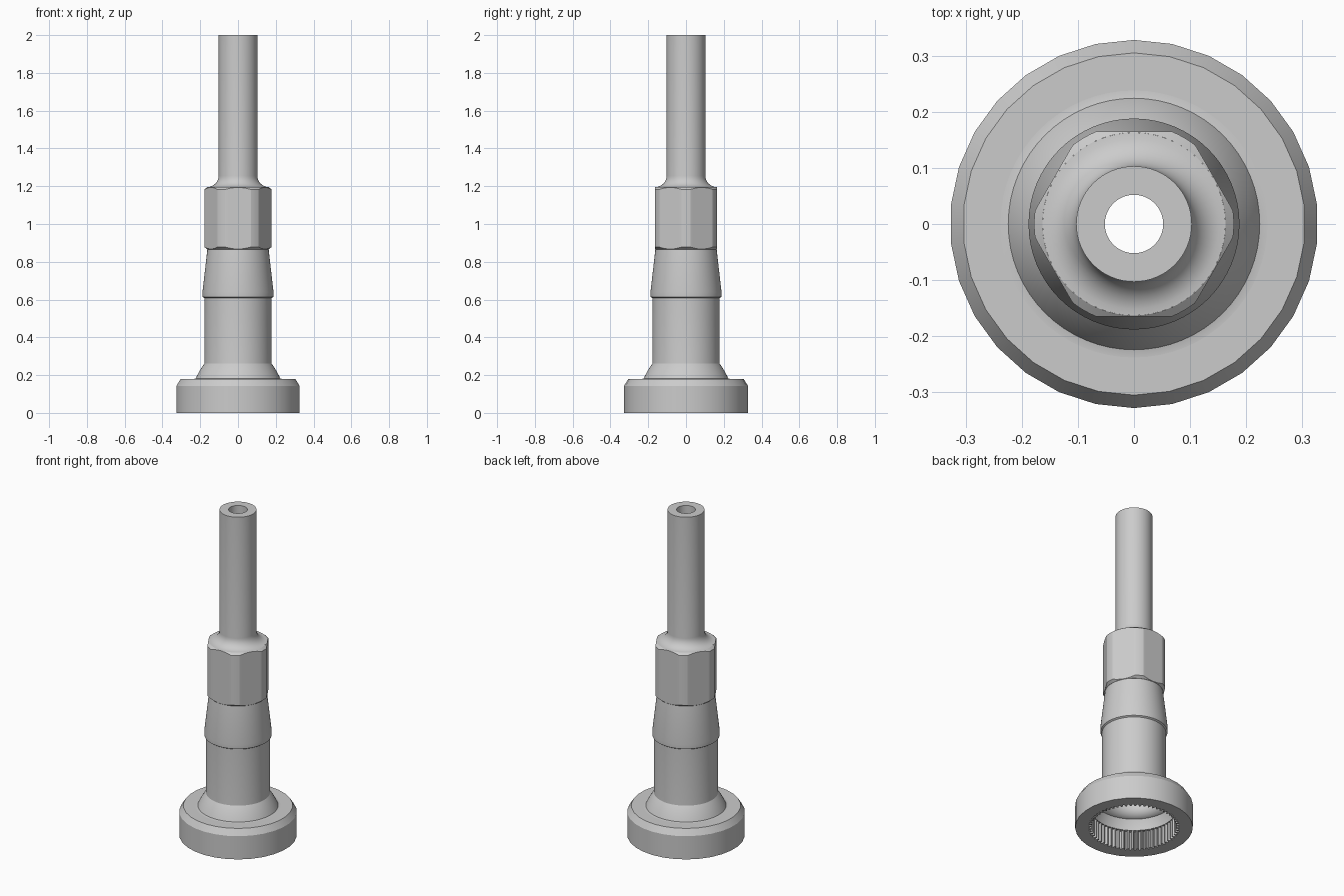
import bpy, bmesh, math

if "Cube" in bpy.data.objects:
    bpy.data.objects.remove(bpy.data.objects["Cube"])

steel = bpy.data.materials.new("steel_grey")
steel.diffuse_color = (0.6, 0.6, 0.6, 1)
steel.use_nodes = True
steel.node_tree.nodes["Principled BSDF"].inputs["Base Color"].default_value = steel.diffuse_color


def lathe(name, column, segs, angle=30, offset=0.0):
    """Revolve column(i, theta) -> [(r, z), ...] around z."""
    bm = bmesh.new()
    cols = []
    for i in range(segs):
        t = 2 * math.pi * (i + offset) / segs
        cols.append([bm.verts.new((r * math.cos(t), r * math.sin(t), z))
                     for r, z in column(i, t)])
    for a, b in zip(cols, cols[1:] + cols[:1]):
        for k in range(len(a) - 1):
            bm.faces.new((a[k], b[k], b[k + 1], a[k + 1]))
    me = bpy.data.meshes.new(name)
    bm.to_mesh(me)
    bm.free()
    me.materials.append(steel)
    ob = bpy.data.objects.new(name, me)
    bpy.context.collection.objects.link(ob)
    bpy.ops.object.select_all(action='DESELECT')
    bpy.context.view_layer.objects.active = ob
    ob.select_set(True)
    bpy.ops.object.shade_smooth_by_angle(angle=math.radians(angle))
    return ob


def fillet(r, z, size, steps=8):
    """Concave quarter round from a flat at height z up to a wall of radius r."""
    return [(r + size * (1 - math.sin(a)), z + size * (1 - math.cos(a)))
            for a in (math.pi / 2 * k / steps for k in range(steps + 1))]


# Flange: coarse round disc with a chamfered top edge
FLANGE_R, SIDES = 0.328, 30
flange = [(FLANGE_R, 0), (FLANGE_R, 0.143), (0.305, 0.18), (0.236, 0.18)]
lathe("flange", lambda i, t: flange, SIDES, offset=0.5)

# Body: filleted barrel, small shoulder and tapered collar
body = [(0.25, 0.1795)] + fillet(0.178, 0.18, 0.06) + [
    (0.178, 0.608), (0.187, 0.614), (0.188, 0.64), (0.162, 0.868), (0.15, 0.868)]
lathe("body", lambda i, t: body, 64)

# Hex nut: flats trimmed by a cylinder, with conical chamfers at both ends
FLAT, TRIM, RIM, TOP, BOTTOM = 0.165, 0.178, 0.163, 1.195, 0.866


def hex_column(i, t):
    a = (t % (math.pi / 3)) - math.pi / 6
    r = min(TRIM, FLAT / math.cos(a))
    drop = (r - RIM) * 0.8
    return [(0.15, BOTTOM), (RIM, BOTTOM), (r, BOTTOM + drop),
            (r, TOP - drop), (RIM, TOP)]


lathe("hex_nut", hex_column, 144, angle=15)

# Stem: tube rising from a fillet, with its flat end and through bore
stem = fillet(0.103, TOP, 0.06) + [(0.103, 2.0), (0.052, 2.0), (0.052, 0.34)]
lathe("stem", lambda i, t: stem, 64)

# Socket: toothed ring with the underside of the flange
TEETH = 60
SEGS = TEETH * 4
STEP = 2 * math.pi / SIDES


def socket_column(i, t):
    a = (t % STEP) - STEP / 2
    rim = FLANGE_R * math.cos(math.pi / SIDES) / math.cos(
        (t - STEP / 2 + STEP / 2) % STEP - (STEP if (t % STEP) > STEP / 2 else 0))
    tooth = 0.255 if i % 4 < 2 else 0.237
    return [(0.237, 0.115), (tooth, 0.115), (tooth, 0), (rim, 0)]


lathe("toothed_socket", socket_column, SEGS)

# Inner dome: hollow narrowing from the socket to the bore
dome = [(0.052, 0.34)] + [
    (0.052 + 0.195 * math.sin(a), 0.115 + 0.225 * math.cos(a) ** 1.6)
    for a in (math.pi / 2 * k / 14 for k in range(1, 15))]
dome[-1] = (0.258, 0.115)
dome = [(r, min(z, 0.34)) for r, z in dome]
lathe("inner_dome", lambda i, t: dome, 64)
